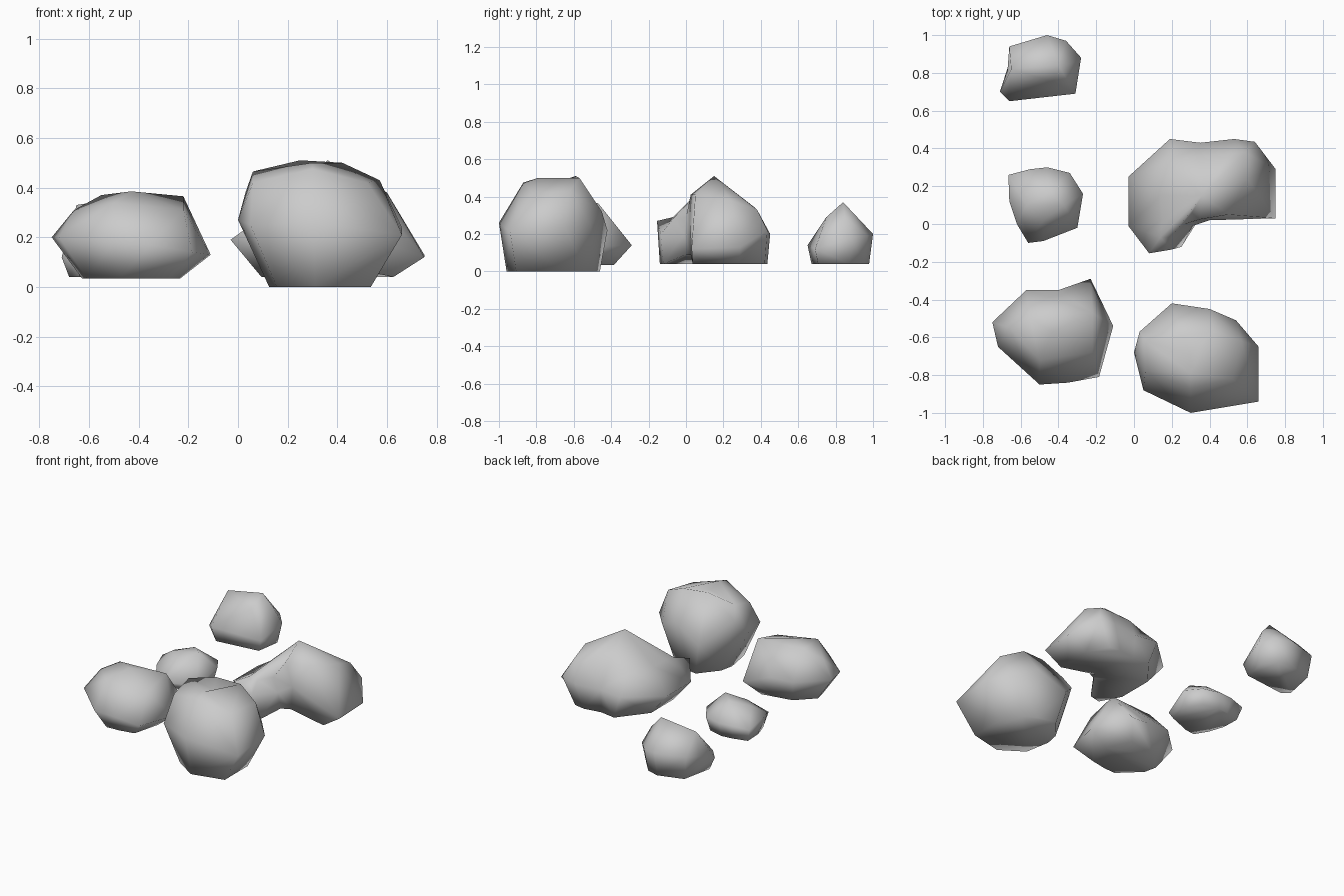
import bpy, bmesh
from mathutils import Vector

if "Cube" in bpy.data.objects:
    bpy.data.objects.remove(bpy.data.objects["Cube"])


def make_base(rim, z, scale):
    """Copy of the rim tucked in towards its centre at ground level."""
    cx = (min(p[0] for p in rim) + max(p[0] for p in rim)) / 2
    cy = (min(p[1] for p in rim) + max(p[1] for p in rim)) / 2
    return [(cx + (p[0] - cx) * scale[0], cy + (p[1] - cy) * scale[1], z) for p in rim]


def finish(name, bm):
    bmesh.ops.triangulate(bm, faces=[f for f in bm.faces if len(f.verts) > 3])
    bmesh.ops.recalc_face_normals(bm, faces=bm.faces)
    for f in bm.faces:
        f.smooth = True
    mesh = bpy.data.meshes.new(name)
    bm.to_mesh(mesh)
    bm.free()
    ob = bpy.data.objects.new(name, mesh)
    bpy.context.collection.objects.link(ob)
    return ob


def rock(name, rim, crown, base_z, base_scale, dents=()):
    """Boulder: hull of rim, crown and base; each dent pulls the nearest edge middle inwards."""
    bm = bmesh.new()
    for p in rim + crown + make_base(rim, base_z, base_scale):
        bm.verts.new(p)
    bmesh.ops.convex_hull(bm, input=bm.verts)
    bmesh.ops.delete(bm, geom=[v for v in bm.verts if not v.link_faces], context='VERTS')
    for d in dents:
        target = Vector(d)
        edge = min(bm.edges, key=lambda e: ((e.verts[0].co + e.verts[1].co) / 2 - target).length)
        middle = (edge.verts[0].co + edge.verts[1].co) / 2
        bmesh.ops.subdivide_edges(bm, edges=[edge], cuts=1)
        min(bm.verts, key=lambda v: (v.co - middle).length).co = target
    return finish(name, bm)


def lofted_rock(name, rim, shoulder, apex, base_z, base_scale, lifted=()):
    """Boulder with a concave plan: base, rim and shoulder rings closed by a fan."""
    bm = bmesh.new()
    base = make_base(rim, base_z, base_scale)
    for i in lifted:
        base[i] = (base[i][0], base[i][1], base_z + .05)
    rings = [[bm.verts.new(p) for p in ring] for ring in (base, rim, shoulder)]
    top = bm.verts.new(apex)
    n = len(rim)
    for i in range(n):
        j = (i + 1) % n
        for lo, hi in zip(rings, rings[1:]):
            bm.faces.new((lo[i], lo[j], hi[j], hi[i]))
        bm.faces.new((rings[-1][i], rings[-1][j], top))
    bm.faces.new(rings[0][::-1])
    return finish(name, bm)


# Large front right boulder
rock("large_boulder",
     [(0, -.68, .27), (.03, -.57, .38), (.2, -.42, .22), (.4, -.45, .32), (.54, -.51, .25),
      (.66, -.65, .24), (.66, -.94, .21), (.3, -1, .26), (.05, -.88, .25)],
     [(.06, -.62, .465), (.06, -.78, .42), (.25, -.59, .51), (.42, -.57, .5),
      (.3, -.79, .5), (.3, -.87, .475), (.52, -.82, .42), (.57, -.62, .43)],
     .0, (.62, .86), [(.3, -.69, .475)])

# Front left boulder
rock("left_boulder",
     [(-.75, -.52, .2), (-.57, -.35, .2), (-.23, -.29, .14), (-.11, -.54, .13),
      (-.185, -.81, .14), (-.35, -.84, .17), (-.5, -.85, .18), (-.72, -.65, .2)],
     [(-.66, -.55, .31), (-.55, -.5, .37), (-.43, -.57, .385), (-.22, -.47, .365),
      (-.5, -.72, .34), (-.22, -.68, .31)],
     .035, (.62, .66), [(-.4, -.35, .19)])

# Small middle left rock
rock("small_rock",
     [(-.665, .26, .13), (-.66, .12, .15), (-.62, 0, .14), (-.56, -.1, .09), (-.48, -.09, .09),
      (-.3, -.02, .08), (-.27, .16, .15), (-.34, .27, .14), (-.46, .3, .14), (-.55, .29, .14)],
     [(-.57, .1, .21), (-.45, .17, .24), (-.37, .1, .25), (-.48, .02, .2)],
     .04, (.86, .86))

# Peaked rock at the back
rock("peaked_rock",
     [(-.71, .7, .12), (-.66, .94, .2), (-.46, 1, .2), (-.36, .97, .19),
      (-.28, .88, .18), (-.31, .69, .12), (-.66, .65, .14)],
     [(-.65, .82, .33), (-.4, .84, .37), (-.42, .75, .29), (-.33, .85, .29)],
     .04, (.86, .88), [(-.67, .81, .16)])

# L-shaped boulder: low arm on the left flowing into a tall body
lofted_rock("bent_boulder",
            [(.08, -.155, .27), (.2, -.135, .2), (.31, -.01, .2), (.4, .02, .25),
             (.75, .03, .12), (.75, .29, .13), (.64, .435, .22), (.53, .45, .2),
             (.35, .43, .2), (.19, .45, .2), (-.03, .25, .19), (-.03, -.01, .19)],
            [(.14, -.07, .29), (.2, -.07, .28), (.27, .0, .29), (.35, .025, .41),
             (.5, .05, .41), (.6, .24, .38), (.59, .38, .33), (.5, .37, .34),
             (.34, .36, .34), (.2, .33, .32), (.14, .15, .31), (.15, .02, .3)],
            (.36, .15, .51), .04, (.68, .95), (2, 3))
